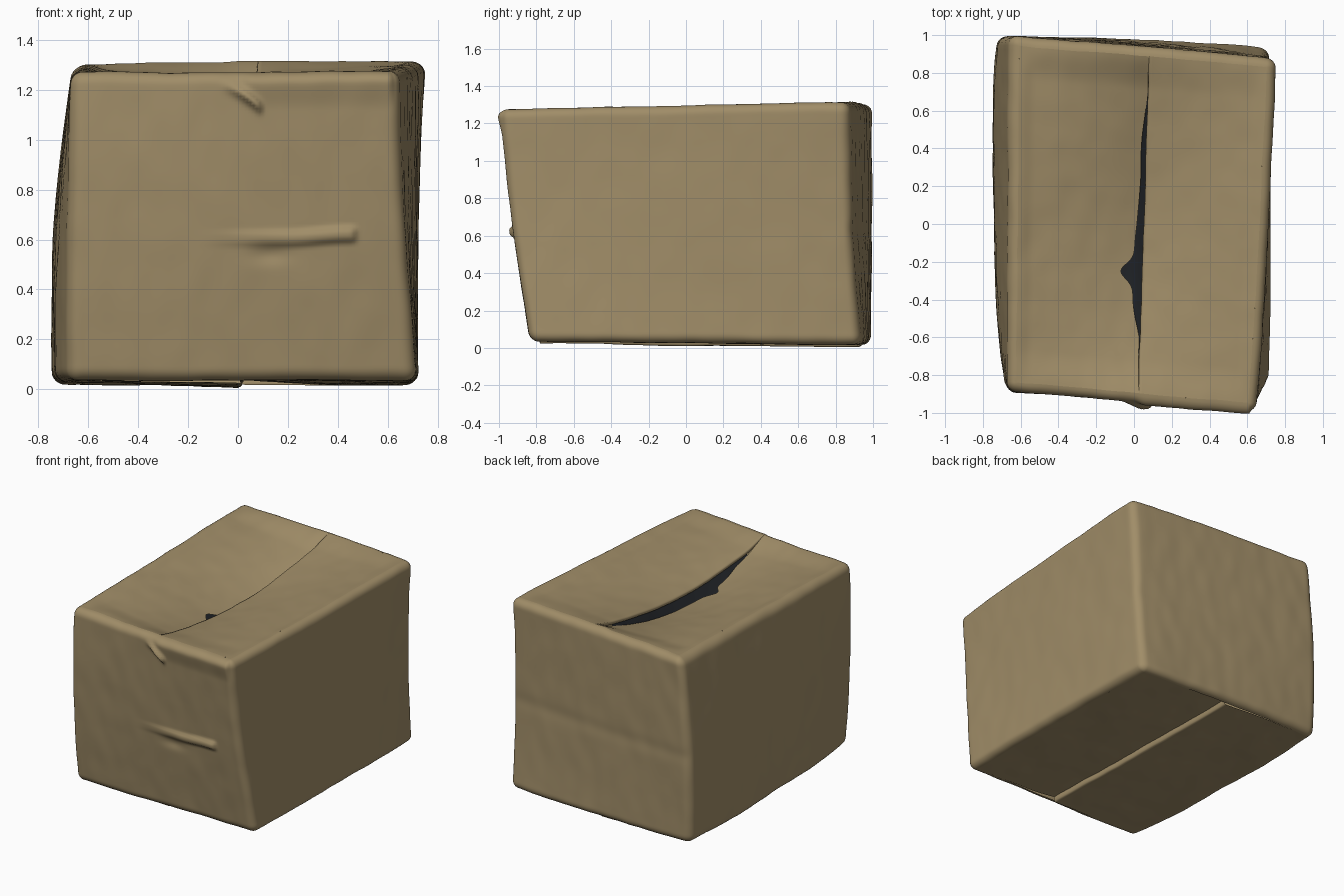
import bpy, bmesh, math
from mathutils import Vector, noise

if "Cube" in bpy.data.objects:
    bpy.data.objects.remove(bpy.data.objects["Cube"])

HX, HY, HZ, R = 0.70, 0.94, 0.64, 0.05      # half sizes and edge radius of the plain box
A, B = HX - R, HY - R                       # flat core of top and bottom


def material(name, rgb):
    m = bpy.data.materials.new(name)
    m.diffuse_color = (*rgb, 1)
    m.use_nodes = True
    m.node_tree.nodes["Principled BSDF"].inputs["Base Color"].default_value = m.diffuse_color
    return m


card = material("cardboard_brown", (0.352, 0.266, 0.138))
dark = material("inside_dark", (0.013, 0.015, 0.018))

# corner outlines (front left, front right, back right, back left) at bottom, middle, top
BOTTOM = [(-0.685, -0.82), (0.715, -0.84), (0.715, 0.935), (-0.71, 0.985)]
MIDDLE = [(-0.68, -0.88), (0.668, -0.93), (0.725, 0.885), (-0.715, 0.995)]
TOP = [(-0.668, -0.885), (0.645, -1.0), (0.752, 0.875), (-0.66, 1.0)]


def ss(a, b, x):
    t = max(0.0, min(1.0, (x - a) / (b - a)))
    return t * t * (3 - 2 * t)


def outline(c, u, v):
    wts = [(1 - u) * (1 - v), (1 + u) * (1 - v), (1 + u) * (1 + v), (1 - u) * (1 + v)]
    return [sum(w * p[i] for w, p in zip(wts, c)) / 4 for i in (0, 1)]


def warp(u, v, w):
    """Skew and crumple the plain box (u, v in -1..1, w in 0..1)."""
    b, m, t = (outline(c, u, v) for c in (BOTTOM, MIDDLE, TOP))
    k = ((2 * w - 1) * (w - 1), 4 * w * (1 - w), w * (2 * w - 1))
    x, y = (b[i] * k[0] + m[i] * k[1] + t[i] * k[2] for i in (0, 1))
    # bulging left and back walls
    x -= 0.042 * max(0, -u) * max(0, 1 - v ** 4) * (1 - w ** 2)
    x += 0.012 * max(0, u) * max(0, 1 - v * v)
    y += 0.02 * max(0, v) * max(0, 1 - u * u) * (1 - w ** 4)
    zb = 0.026 - 0.010 * v
    zt = 1.292 + 0.02 * v + 0.005 * u
    p = Vector((x, y, zb + w * (zt - zb)))
    q = Vector((u, v, w))
    p += 0.006 * noise.noise_vector(q * 2.3)
    p += 0.003 * noise.noise_vector(q * 7 + Vector((3, 1, 5)))
    return p


def grid(name, rows, mat=card, closed=False, flip=False):
    bm = bmesh.new()
    vs = [[bm.verts.new(p) for p in r] for r in rows]
    n = len(rows[0])
    for r0, r1 in zip(vs, vs[1:]):
        for i in range(n if closed else n - 1):
            j = (i + 1) % n
            q = [r0[i], r0[j], r1[j], r1[i]]
            bm.faces.new(q[::-1] if flip else q)
    bmesh.ops.remove_doubles(bm, verts=bm.verts, dist=1e-5)
    me = bpy.data.meshes.new(name)
    bm.to_mesh(me)
    bm.free()
    me.polygons.foreach_set("use_smooth", [True] * len(me.polygons))
    me.materials.append(mat)
    ob = bpy.data.objects.new(name, me)
    bpy.context.collection.objects.link(ob)
    return ob


def front_dents(p):
    """Creases pushed out of the front wall."""
    x, z = p.x, p.z
    zc = 0.605 + 0.015 * ss(0.2, 0.45, x)
    out = 0.024 * ss(-0.2, 0.4, x) * (1 - ss(0.455, 0.485, x)) * math.exp(-((z - zc) / 0.028) ** 4)
    out -= 0.012 * math.exp(-((x - 0.13) / 0.08) ** 2 - ((z - 0.54) / 0.035) ** 2)
    # small curled tab
    t = max(0, min(1, (x + 0.06) / 0.15))
    d = z - (1.215 - 0.085 * t ** 1.6)
    out += 0.035 * ss(-0.08, 0.04, x) * (1 - ss(0.08, 0.105, x)) * math.exp(-(d / 0.022) ** 2)
    # right half of the rim sits proud
    out += 0.015 * ss(0.0, 0.06, x) * ss(1.12, 1.25, z)
    return out


# perimeter of the walls: core point and outward direction
peri = []
for (x0, y0), (x1, y1), n, a0 in [((-A, -B), (A, -B), 95, -90), ((A, -B), (A, B), 70, 0),
                                  ((A, B), (-A, B), 70, 90), ((-A, B), (-A, -B), 70, 180)]:
    d = math.radians(a0)
    for i in range(n + 1):
        f = i / n
        peri.append((x0 + (x1 - x0) * f, y0 + (y1 - y0) * f, math.cos(d), math.sin(d)))
    for i in range(1, 6):
        e = d + math.pi / 2 * i / 6
        peri.append((x1, y1, math.cos(e), math.sin(e)))

# vertical profile: height and outward offset
prof = [(R + R * math.sin(e), R * math.cos(e)) for e in (math.pi / 2 * (i / 6 - 1) for i in range(6))]
prof += [(R + (2 * HZ - 2 * R) * i / 95, R) for i in range(96)]
prof += [(2 * HZ - R + R * math.sin(e), R * math.cos(e)) for e in (math.pi / 2 * i / 6 for i in range(1, 7))]

# four walls with rounded edges
rows = []
for z, k in prof:
    row = []
    for cx, cy, dx, dy in peri:
        p = warp((cx + k * dx) / HX, (cy + k * dy) / HY, z / (2 * HZ))
        if dy < -0.9:
            p.y -= front_dents(p) * k / R
        if dy > 0.1:      # faint pinched band round the back
            p.y -= 0.004 * math.exp(-((p.z - 0.63) / 0.05) ** 2) * dy * k / R
        row.append(p)
    rows.append(row)
grid("box_walls", rows, closed=True)

# flaps
UE, VE, N, M = A / HX, B / HY, 120, 36
SEAM = 0.05


def flap(name, columns, w, mat=card, flip=False, reach=1.0):
    """columns(v, inner) returns (u, height offset) pairs along one row."""
    rows = []
    for j in range(N + 1):
        v = reach * VE * (2 * j / N - 1)
        inner = 1 - ss(0.8 * VE, VE, abs(v))
        row = []
        for u, dz in columns(v, inner):
            p = warp(u, v, w)
            p.z += dz
            row.append(p)
        rows.append(row)
    grid(name, rows, mat, flip=flip)


def sag(v, t, amount):
    return amount * max(0, math.cos(math.pi / 2 * v / VE)) * t ** 1.3


def left_edge(v):
    # open gap with a torn notch along the inner edge
    gap = 0.068 * ss(-0.72, -0.4, v) * (1 - 0.45 * ss(-0.2, 0.3, v)) * (1 - ss(0.4, 0.85, v))
    return SEAM - gap - 0.1 * math.exp(-((v + 0.27) / 0.06) ** 2)


def top_left(v, inner):
    edge = left_edge(v)
    out = []
    for i in range(M + 1):
        u = -UE + (edge + UE) * i / M
        t = (u + UE) / (SEAM + UE)
        step = 0.014 * inner * ss(0, 0.12, t)
        out.append((u, -sag(v, t, 0.17) - step - 0.01 * inner * t))
    return out


def top_right(v, inner):
    base = -sag(v, 1, 0.10) - 0.012 * inner
    out = [(SEAM + du, base + dz) for du, dz in ((0.03, -0.025), (0.0, -0.022), (-0.004, -0.01))]  # folded lip
    for i in range(M + 1):
        t = 1 - i / M
        step = 0.012 * inner * ss(0, 0.12, t)
        out.append((UE + (SEAM - UE) * t, -sag(v, t, 0.10) - step))
    return out


def dark_inside(v, inner):
    # shadowed layer just under the gap
    lo, hi = -sag(v, 1, 0.17) - 0.045, -sag(v, 1, 0.10) - 0.035
    return [(-0.22, lo + 0.01), (-0.1, lo), (SEAM - 0.03, lo), (SEAM + 0.01, hi), (SEAM + 0.06, hi)]


def bottom_left(v, inner):
    out = [(-UE + UE * i / M, -0.012 * (i / M) ** 2) for i in range(M + 1)]
    return out + [(0.008, -0.006), (0.012, 0.008), (0.010, 0.045)]


def bottom_right(v, inner):
    return [(-0.01 + (UE + 0.01) * i / M, 0.026 * (1 - i / M) ** 3) for i in range(M + 1)]


flap("top_flap_left", top_left, 1)
flap("top_flap_right", top_right, 1)
flap("inside_under_gap", dark_inside, 1, dark, reach=0.8)
flap("bottom_flap_left", bottom_left, 0, flip=True)
flap("bottom_flap_right", bottom_right, 0, flip=True)
